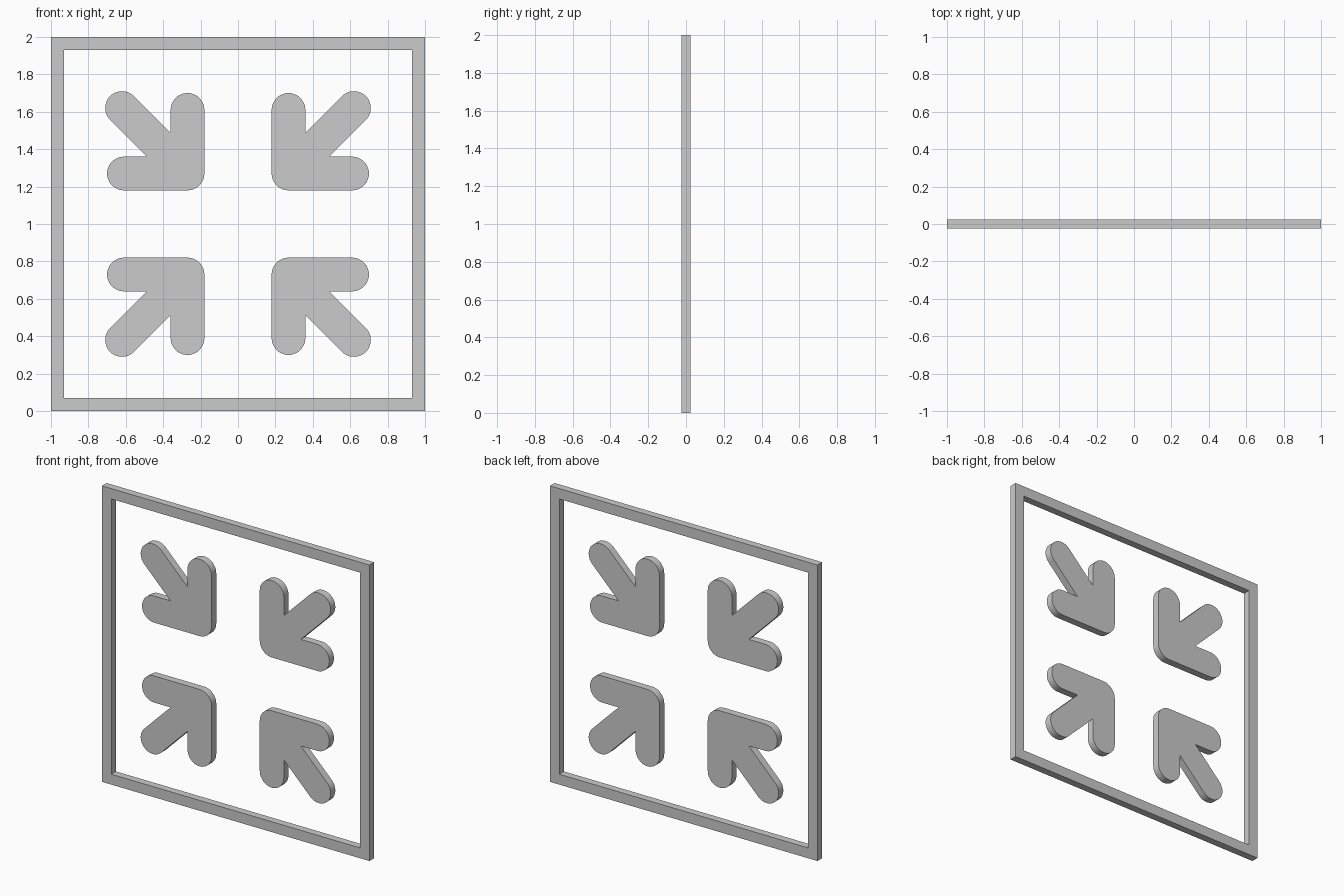
import bpy, bmesh
from math import cos, sin, radians, sqrt

default = bpy.data.objects.get("Cube")
if default:
    bpy.data.objects.remove(default, do_unlink=True)

DEPTH = 0.05
CENTRE_Z = 1.0


def plate(name, polygons):
    """Extrude flat x-z polygons into a plate centred on y = 0."""
    bm = bmesh.new()
    for poly in polygons:
        bm.faces.new([bm.verts.new((x, -DEPTH / 2, CENTRE_Z + z)) for x, z in poly])
    bmesh.ops.remove_doubles(bm, verts=bm.verts, dist=1e-5)
    grown = bmesh.ops.extrude_face_region(bm, geom=bm.faces[:])["geom"]
    verts = [v for v in grown if isinstance(v, bmesh.types.BMVert)]
    bmesh.ops.translate(bm, verts=verts, vec=(0, DEPTH, 0))
    bmesh.ops.recalc_face_normals(bm, faces=bm.faces)
    mesh = bpy.data.meshes.new(name)
    bm.to_mesh(mesh)
    bm.free()
    obj = bpy.data.objects.new(name, mesh)
    bpy.context.collection.objects.link(obj)
    bpy.ops.object.select_all(action="DESELECT")
    bpy.context.view_layer.objects.active = obj
    obj.select_set(True)
    bpy.ops.object.shade_smooth_by_angle(angle=radians(30))
    return obj


def arc(cx, cz, r, start, end, steps):
    angles = [radians(start + (end - start) * i / steps) for i in range(steps + 1)]
    return [(cx + r * cos(a), cz + r * sin(a)) for a in angles]


# Square frame: four mitred bars
outer, inner = 1.0, 0.93
corners = [(-1, -1), (1, -1), (1, 1), (-1, 1)]
bars = []
for i, (ax, az) in enumerate(corners):
    bx, bz = corners[(i + 1) % 4]
    bars.append([(ax * outer, az * outer), (bx * outer, bz * outer),
                 (bx * inner, bz * inner), (ax * inner, az * inner)])
plate("square_frame", bars)

# Arrow outline pointing at the centre, drawn for the upper left quadrant
R = 0.09
near, arm, tail = 0.27, 0.61, 0.62
edge = near + R
notch = edge + R * sqrt(2)
arrow = (arc(near, near, R, 180, 270, 12)
         + arc(arm, near, R, -90, 90, 24)
         + [(notch, edge)]
         + arc(tail, tail, R, -45, 135, 24)
         + [(edge, notch)]
         + arc(near, arm, R, 0, 180, 24))

# Four arrows, mirrored across both axes
for side, sx in (("left", 1), ("right", -1)):
    for level, sz in (("upper", 1), ("lower", -1)):
        plate(f"{level}_{side}_arrow", [[(x * sx, z * sz) for x, z in arrow]])
